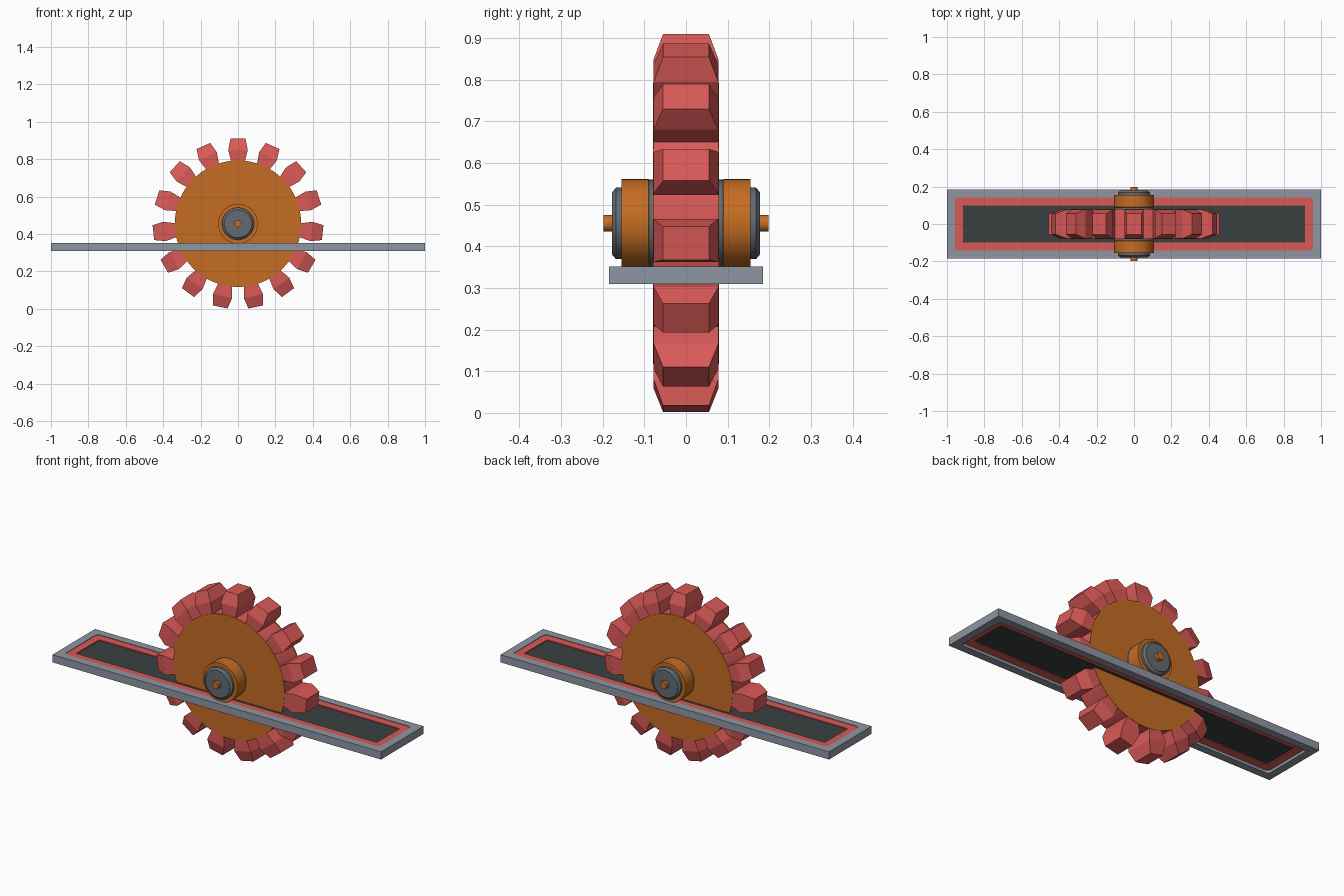
import bpy, bmesh, math
from mathutils import Matrix

if "Cube" in bpy.data.objects:
    bpy.data.objects.remove(bpy.data.objects["Cube"])

CZ = 0.455  # wheel axis height


def mat(name, col):
    m = bpy.data.materials.new(name)
    m.diffuse_color = (*col, 1)
    m.use_nodes = True
    m.node_tree.nodes["Principled BSDF"].inputs["Base Color"].default_value = m.diffuse_color
    return m


RED = mat("red", (0.70, 0.102, 0.096))
ORANGE = mat("orange", (0.56, 0.152, 0.017))
FRAME = mat("light_grey", (0.275, 0.305, 0.36))
STEEL = mat("steel_grey", (0.125, 0.147, 0.168))
DARK = mat("dark_grey", (0.042, 0.053, 0.051))


def finish(bm, name, material, smooth=False):
    bmesh.ops.recalc_face_normals(bm, faces=bm.faces)
    me = bpy.data.meshes.new(name)
    bm.to_mesh(me)
    bm.free()
    me.materials.append(material)
    ob = bpy.data.objects.new(name, me)
    bpy.context.collection.objects.link(ob)
    if smooth:
        bpy.ops.object.select_all(action='DESELECT')
        ob.select_set(True)
        bpy.context.view_layer.objects.active = ob
        bpy.ops.object.shade_smooth_by_angle(angle=math.radians(30))
    return ob


def lathe(name, material, profile, seg=48):
    """Solid of revolution about the wheel axis; profile = (radius, y) points."""
    bm = bmesh.new()
    rings = []
    for r, y in profile:
        rings.append([bm.verts.new((r * math.cos(2 * math.pi * i / seg), y,
                                    CZ + r * math.sin(2 * math.pi * i / seg)))
                      for i in range(seg)])
    for a, b in zip(rings, rings[1:]):
        for i in range(seg):
            j = (i + 1) % seg
            bm.faces.new((a[i], a[j], b[j], b[i]))
    bm.faces.new(rings[0])
    bm.faces.new(rings[-1])
    return finish(bm, name, material, True)


def rounded_loop(hx, hy, r, n=4):
    pts = []
    for k, (sx, sy) in enumerate(((1, 1), (-1, 1), (-1, -1), (1, -1))):
        for i in range(n + 1):
            a = math.pi / 2 * (k + i / n)
            pts.append((sx * (hx - r) + r * math.cos(a), sy * (hy - r) + r * math.sin(a)))
    return pts


def ring(name, material, outer, inner, z0, z1):
    """Rectangular frame between two matching outlines."""
    bm = bmesh.new()
    loops = [[bm.verts.new((x, y, z)) for x, y in pts]
             for pts, z in ((outer, z0), (outer, z1), (inner, z1), (inner, z0))]
    n = len(outer)
    for a, b in zip(loops, loops[1:] + loops[:1]):
        for i in range(n):
            j = (i + 1) % n
            bm.faces.new((a[i], a[j], b[j], b[i]))
    return finish(bm, name, material)


# base plate: outer frame, red trim, dark panel
outer, mid, inner = (rounded_loop(1.0, 0.185, 0.0005), rounded_loop(0.957, 0.143, 0.02),
                     rounded_loop(0.915, 0.1, 0.006))
ring("deck_frame", FRAME, outer, mid, 0.31, 0.352)
ring("deck_trim", RED, mid, inner, 0.325, 0.349)
bm = bmesh.new()
bmesh.ops.create_cube(bm, size=1, matrix=Matrix.Translation((0, 0, 0.337)) @
                      Matrix.Diagonal((1.84, 0.21, 0.014, 1)))
finish(bm, "deck_panel", DARK)

# wheel core with an orange disc on each side
lathe("wheel_rim", RED, [(0.335, -0.077), (0.335, 0.077)], 90)
for s, side in ((-1, "front"), (1, "back")):
    lathe("wheel_disc_" + side, ORANGE, [(0.338, s * 0.0765), (0.338, s * 0.079)], 90)
    lathe("hub_collar_" + side, STEEL, [(0.105, s * 0.07), (0.105, s * 0.09)])
    lathe("hub_" + side, ORANGE, [(0.1, s * 0.086), (0.106, s * 0.09), (0.106, s * 0.155)])
    lathe("hub_cap_" + side, STEEL, [(0.086, s * 0.15), (0.086, s * 0.168), (0.074, s * 0.178)])
    lathe("axle_pin_" + side, ORANGE, [(0.02, s * 0.17), (0.02, s * 0.198)], 24)

# fifteen tread blocks, each with a bevelled outer end
bm = bmesh.new()
sections = ((0.32, 0.034, 0.0775), (0.395, 0.052, 0.0775), (0.455, 0.04, 0.055))  # radius, half width, half depth
for k in range(15):
    m = Matrix.Translation((0, 0, CZ)) @ Matrix.Rotation(2 * math.pi * k / 15, 4, 'Y')
    loops = []
    for r, w, d in sections:
        vs = [bm.verts.new((x, y, r)) for x, y in ((w, d), (-w, d), (-w, -d), (w, -d))]
        bmesh.ops.transform(bm, matrix=m, verts=vs)
        loops.append(vs)
    for a, b in zip(loops, loops[1:]):
        for i in range(4):
            j = (i + 1) % 4
            bm.faces.new((a[i], a[j], b[j], b[i]))
    bm.faces.new(loops[0])
    bm.faces.new(loops[-1])
finish(bm, "tread_blocks", RED)
